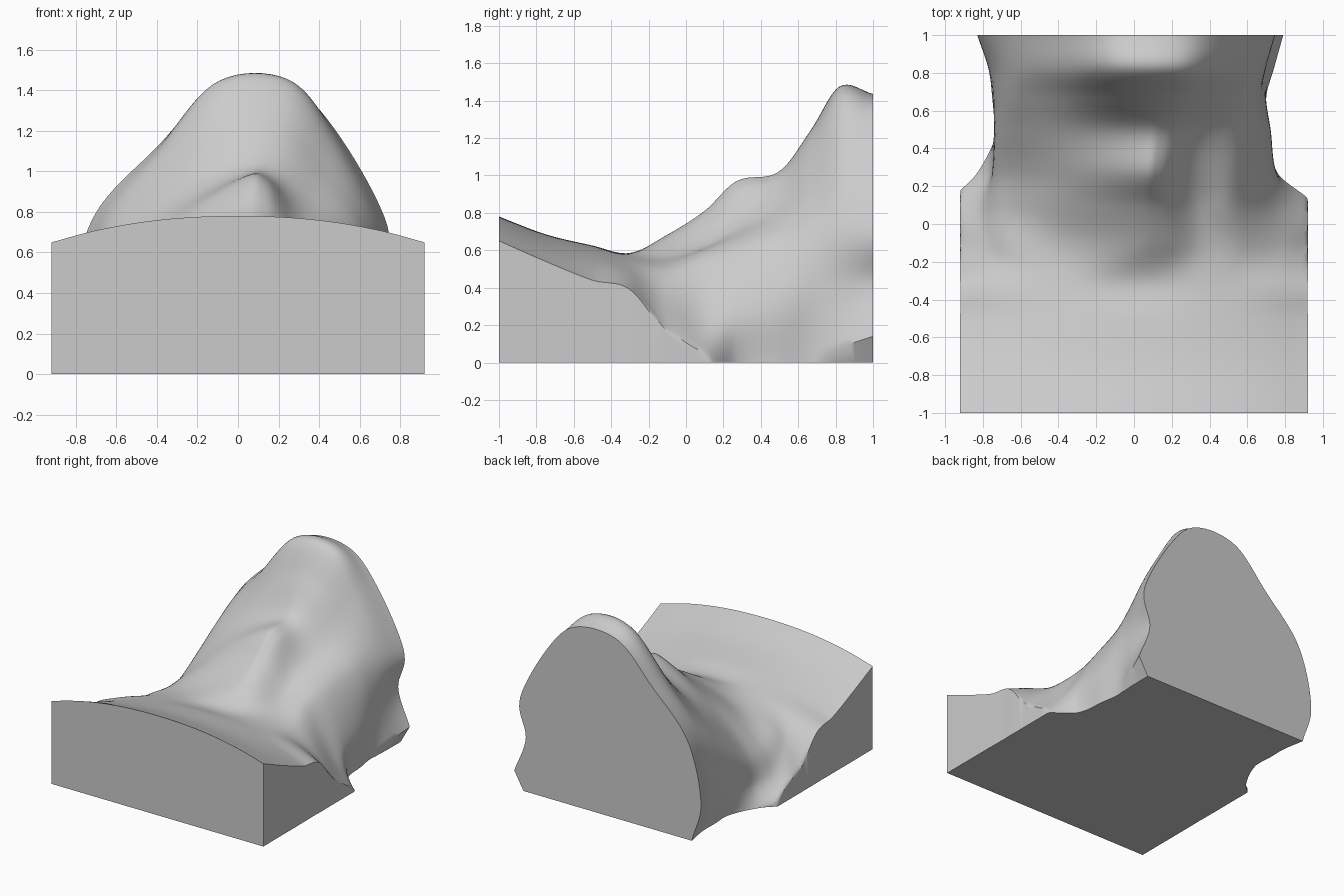
import bpy, bmesh
from math import radians
from mathutils import Vector

if "Cube" in bpy.data.objects:
    bpy.data.objects.remove(bpy.data.objects["Cube"])

NU, NV = 80, 100  # resolution across and along the body


def spline(knots, vals, t):
    """Smooth curve through vals at uneven knots."""
    n = len(knots)
    i = max(k for k in range(n - 1) if knots[k] <= t or k == 0)

    def slope(k):
        a, b = max(k - 1, 0), min(k + 1, n - 1)
        return (vals[b] - vals[a]) / (knots[b] - knots[a])
    h = knots[i + 1] - knots[i]
    s = (t - knots[i]) / h
    return (vals[i] * (2*s**3 - 3*s**2 + 1) + slope(i) * (h * (s**3 - 2*s**2 + s))
            + vals[i + 1] * (3*s**2 - 2*s**3) + slope(i + 1) * (h * (s**3 - s**2)))


# Chest slab: y, edge height, centre height
chest = [(-1, .65, .78), (-.75, .54, .685), (-.5, .44, .625), (-.3, .39, .585)]
# Neck and chin: y, then cross-section (x, z) from left to right
neck = [
    (-.1, (-.94, .17), (-.8, .32), (-.65, .45), (-.35, .56), (-.02, .67),
     (.15, .67), (.34, .57), (.56, .5), (.79, .31), (.94, .15)),
    (.1, (-.98, .07), (-.83, .17), (-.7, .38), (-.4, .61), (-.02, .79),
     (.14, .79), (.32, .63), (.53, .56), (.77, .22), (.95, .01)),
    (.27, (-.83, 0), (-.76, .13), (-.71, .38), (-.4, .68), (0, .94),
     (.14, .94), (.3, .73), (.54, .61), (.73, .27), (.76, 0)),
    (.5, (-.72, 0), (-.74, .18), (-.7, .52), (-.4, .8), (0, 1.0),
     (.17, 1.0), (.35, .84), (.57, .67), (.71, .32), (.72, 0)),
    (.67, (-.72, 0), (-.75, .22), (-.69, .64), (-.4, .94), (-.07, 1.21),
     (.22, 1.22), (.43, .98), (.62, .72), (.69, .38), (.7, .02)),
    (.82, (-.72, 0), (-.77, .26), (-.69, .72), (-.4, 1.08), (-.1, 1.43),
     (.25, 1.44), (.47, 1.15), (.68, .73), (.69, .4), (.74, .08)),
    (1, (-.75, 0), (-.83, .32), (-.71, .78), (-.4, 1.12), (-.11, 1.4),
     (.25, 1.41), (.49, 1.19), (.74, .72), (.69, .42), (.79, .14)),
]

ys, sections = [], []
for y, edge, mid in chest:
    xs = [-.92 + 1.84 * k / 9 for k in range(10)]
    ys.append(y)
    sections.append([Vector((x, edge + (mid - edge) * (1 - abs(x / .92)**2.2))) for x in xs])
for y, *pts in neck:
    ys.append(y)
    sections.append([Vector(p) for p in pts])

# Loft the skin surface
bm = bmesh.new()
rows = []
for j in range(NV + 1):
    y = -1 + 2 * j / NV
    ctrl = [spline(ys, [s[k] for s in sections], y) for k in range(10)]
    row = []
    for i in range(NU + 1):
        p = spline(list(range(10)), ctrl, 9 * i / NU)
        row.append(bm.verts.new((min(.92, max(-.92, p.x)), y, max(0, p.y))))
    left = bm.verts.new((row[0].co.x, y, 0))
    # The right jaw tucks inward towards the base near the back
    tuck = .08 * max(0, (y - .7) / .3)
    right = bm.verts.new((row[-1].co.x - tuck, y, 0))
    rows.append([left] + row + [right])
for a, b in zip(rows, rows[1:]):
    for i in range(len(a) - 1):
        bm.faces.new((a[i], a[i + 1], b[i + 1], b[i]))

# Flat cuts: front, back and underside
bm.faces.new(rows[0])
bm.faces.new(rows[-1])
bm.faces.new([r[0] for r in rows] + [r[-1] for r in reversed(rows)])
bmesh.ops.remove_doubles(bm, verts=bm.verts, dist=1e-4)
bmesh.ops.recalc_face_normals(bm, faces=bm.faces)

mesh = bpy.data.meshes.new("neck_and_chest")
bm.to_mesh(mesh)
bm.free()
obj = bpy.data.objects.new("neck_and_chest", mesh)
bpy.context.collection.objects.link(obj)
bpy.context.view_layer.objects.active = obj
obj.select_set(True)
bpy.ops.object.shade_smooth_by_angle(angle=radians(40))
